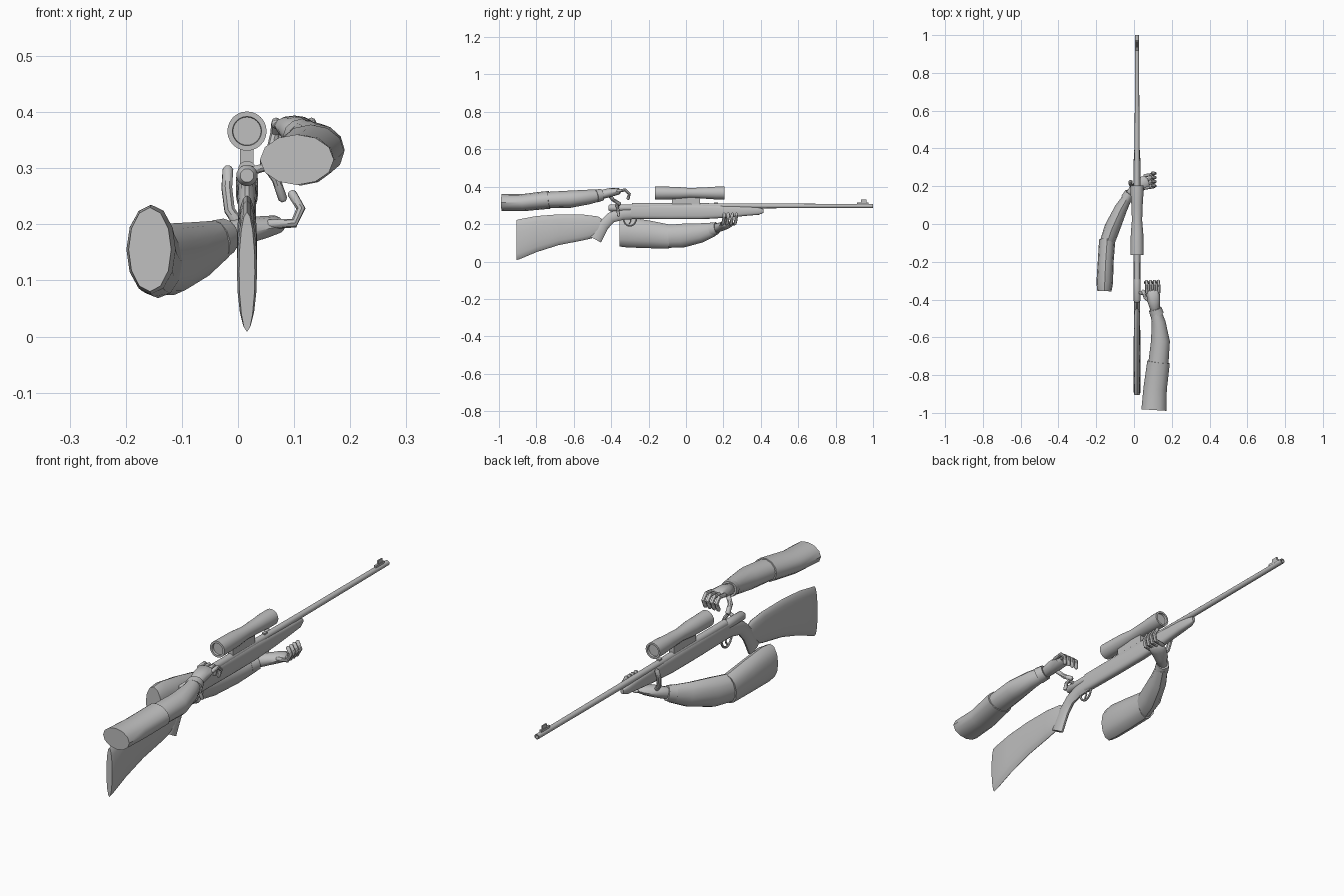
import bpy, bmesh, math
from mathutils import Vector

cube = bpy.data.objects.get("Cube")
if cube:
    bpy.data.objects.remove(cube, do_unlink=True)

GREY = (0.52, 0.52, 0.52, 1.0)
grey = bpy.data.materials.new("plain_grey")
grey.use_nodes = True
grey.diffuse_color = GREY
grey.node_tree.nodes["Principled BSDF"].inputs["Base Color"].default_value = GREY

AXIS = 0.016  # sideways position of the rifle's centre line


def finish(name, bm, angle=40):
    """Turn a bmesh into a smooth object that keeps its sharp edges."""
    bmesh.ops.recalc_face_normals(bm, faces=bm.faces)
    mesh = bpy.data.meshes.new(name)
    bm.to_mesh(mesh)
    bm.free()
    mesh.materials.append(grey)
    mesh.shade_smooth()
    mesh.set_sharp_from_angle(angle=math.radians(angle))
    obj = bpy.data.objects.new(name, mesh)
    bpy.context.collection.objects.link(obj)
    return obj


def loft(name, stations, sides=14, power=2.0, straight=False, rounded=False):
    """Skin superellipse rings (x, y, z, half width, half height) along a path."""
    pts = [Vector(s[:3]) for s in stations]
    size = [Vector(s[3:]) for s in stations]
    if rounded:
        for end, inner in ((0, 1), (-1, -2)):
            tip = pts[end] + (pts[end] - pts[inner]).normalized() * size[end].y * 0.6
            where = 0 if end == 0 else len(pts)
            pts.insert(where, tip)
            size.insert(where, size[end] * 0.5)
    bm = bmesh.new()
    rings, side = [], None
    for i, p in enumerate(pts):
        if straight:
            along = Vector((0, 1, 0))
        else:
            along = (pts[min(i + 1, len(pts) - 1)] - pts[max(i - 1, 0)]).normalized()
        if side is None:
            guide = Vector((0, 0, 1)) if abs(along.z) < 0.9 else Vector((0, 1, 0))
            side = along.cross(guide)
        side = (side - along * side.dot(along)).normalized()
        up = side.cross(along)
        ring = []
        for k in range(sides):
            t = math.tau * k / sides
            c, s = math.cos(t), math.sin(t)
            u = math.copysign(abs(c) ** (2 / power), c) * size[i][0]
            v = math.copysign(abs(s) ** (2 / power), s) * size[i][1]
            ring.append(bm.verts.new(p + side * u + up * v))
        rings.append(ring)
    for a, b in zip(rings, rings[1:]):
        for k in range(sides):
            j = (k + 1) % sides
            bm.faces.new((a[k], a[j], b[j], b[k]))
    bm.faces.new(rings[0])
    bm.faces.new(rings[-1])
    return finish(name, bm)


def rod(name, points, radius, sides=8, rounded=True):
    return loft(name, [(*p, radius, radius) for p in points], sides, rounded=rounded)


def turned(name, z, profile, sides=20):
    """Round part along the rifle from (y, radius) pairs."""
    return loft(name, [(AXIS, y, z, r, r) for y, r in profile], sides, straight=True)


def body(name, outline, power=2.0, sides=16):
    """Long rifle part from (y, bottom, top, half width) stations."""
    rings = [(AXIS, y, (lo + hi) / 2, w, (hi - lo) / 2) for y, lo, hi, w in outline]
    return loft(name, rings, sides, power, straight=True)


def box(name, x, y, z, sx, sy, sz):
    bm = bmesh.new()
    bmesh.ops.create_cube(bm, size=1)
    bmesh.ops.scale(bm, vec=(sx, sy, sz), verts=bm.verts)
    bmesh.ops.translate(bm, vec=(x, y, z), verts=bm.verts)
    return finish(name, bm)


# Rifle: wooden parts
body("shoulder_stock", [
    (-.905, .008, .222, .014), (-.89, .012, .226, .018), (-.8, .05, .243, .018),
    (-.68, .088, .252, .018), (-.55, .113, .251, .017), (-.47, .132, .241, .015),
    (-.445, .165, .225, .009)])
loft("pistol_grip", [
    (AXIS, -.27, .262, .018, .036), (AXIS, -.34, .255, .017, .033),
    (AXIS, -.4, .235, .016, .029), (AXIS, -.44, .195, .016, .031),
    (AXIS, -.465, .155, .016, .034), (AXIS, -.485, .118, .015, .036)], 14)
body("fore_end", [
    (-.295, .228, .306, .018), (-.1, .226, .306, .02), (.08, .226, .305, .02),
    (.22, .234, .3, .019), (.33, .245, .295, .018), (.39, .25, .288, .015),
    (.415, .26, .28, .007)], power=3)

# Rifle: metal parts
turned("barrel", .297, [(.98, .006), (1, .007), (1, .011), (.4, .0125), (-.1, .016), (-.29, .016)])
turned("bolt", .287, [(-.415, .012), (-.405, .019), (-.3, .019), (-.28, .015)])
rod("bolt_handle", [(.016, -.36, .293), (.05, -.37, .302), (.068, -.365, .28),
                    (.08, -.36, .245)], .008)
box("front_sight_base", AXIS, .945, .311, .01, .06, .01)
box("front_sight_blade", AXIS, .95, .322, .006, .03, .018)
box("rear_sight", AXIS, .16, .309, .014, .02, .014)

# Trigger and its guard
guard = []
for i in range(9):
    t = math.pi * i / 8
    guard.append((AXIS, -.3 + .035 * math.cos(t), .232 - .042 * math.sin(t)))
rod("trigger_guard", guard, .005, 6)
rod("trigger", [(AXIS, -.3, .235), (AXIS, -.295, .215), (AXIS, -.305, .2)], .004, 6)

# Telescopic sight with recessed lenses
turned("scope", .366, [
    (-.155, .025), (-.165, .026), (-.165, .035), (-.05, .033), (.02, .027),
    (.1, .03), (.16, .034), (.205, .034), (.205, .026), (.195, .025)], 24)
box("scope_mount", AXIS, 0, .32, .024, .15, .05)


def arm(side, sleeve, forearm, cuff, palm, fingers, thumb):
    loft(side + "_sleeve", sleeve, 12)
    loft(side + "_forearm", forearm, 12)
    loft(side + "_cuff", cuff, 12)
    loft(side + "_palm", palm, 12, rounded=True)
    for i, path in enumerate(fingers):
        rod(f"{side}_finger_{i + 1}", path, .0085)
    rod(side + "_thumb", thumb, .01)


# Right arm, supporting the fore end from below
holding = []
for i in range(4):
    y = .19 + .022 * i
    holding.append([(.055, y, .2), (.1, y + .006, .202), (.112, y + .012, .228),
                    (.096, y + .014, .255)])
arm("right",
    [(-.157, -.355, .155, .038, .075), (-.155, -.31, .155, .044, .08),
     (-.15, -.2, .145, .042, .074), (-.142, -.085, .132, .043, .064)],
    [(-.15, -.12, .133, .038, .06), (-.115, -.02, .138, .042, .064),
     (-.07, .08, .153, .034, .052), (-.03, .15, .172, .024, .036)],
    [(-.04, .135, .17, .03, .038), (-.022, .165, .178, .027, .033)],
    [(-.025, .16, .177, .02, .026), (.01, .19, .187, .03, .024),
     (.045, .215, .195, .036, .02), (.068, .226, .2, .034, .016)],
    holding,
    [(.005, .2, .195), (-.015, .205, .225), (-.02, .215, .265), (-.018, .225, .298)])

# Left arm, reaching for the bolt
reaching = []
for i in range(4):
    x = .068 + .021 * i
    reaching.append([(x, -.365, .378), (x, -.325, .382), (x - .002, -.303, .362),
                     (x - .008, -.31, .335)])
arm("left",
    [(.105, -.985, .315, .066, .045), (.112, -.87, .315, .062, .046),
     (.13, -.73, .33, .06, .048)],
    [(.127, -.76, .328, .054, .043), (.14, -.62, .333, .05, .046),
     (.13, -.52, .345, .037, .039), (.112, -.45, .356, .027, .03)],
    [(.122, -.48, .35, .037, .035), (.112, -.45, .357, .034, .032)],
    [(.112, -.46, .355, .024, .024), (.105, -.41, .368, .033, .024),
     (.1, -.36, .376, .036, .018)],
    reaching,
    [(.085, -.41, .355), (.06, -.39, .33), (.048, -.355, .308)])
